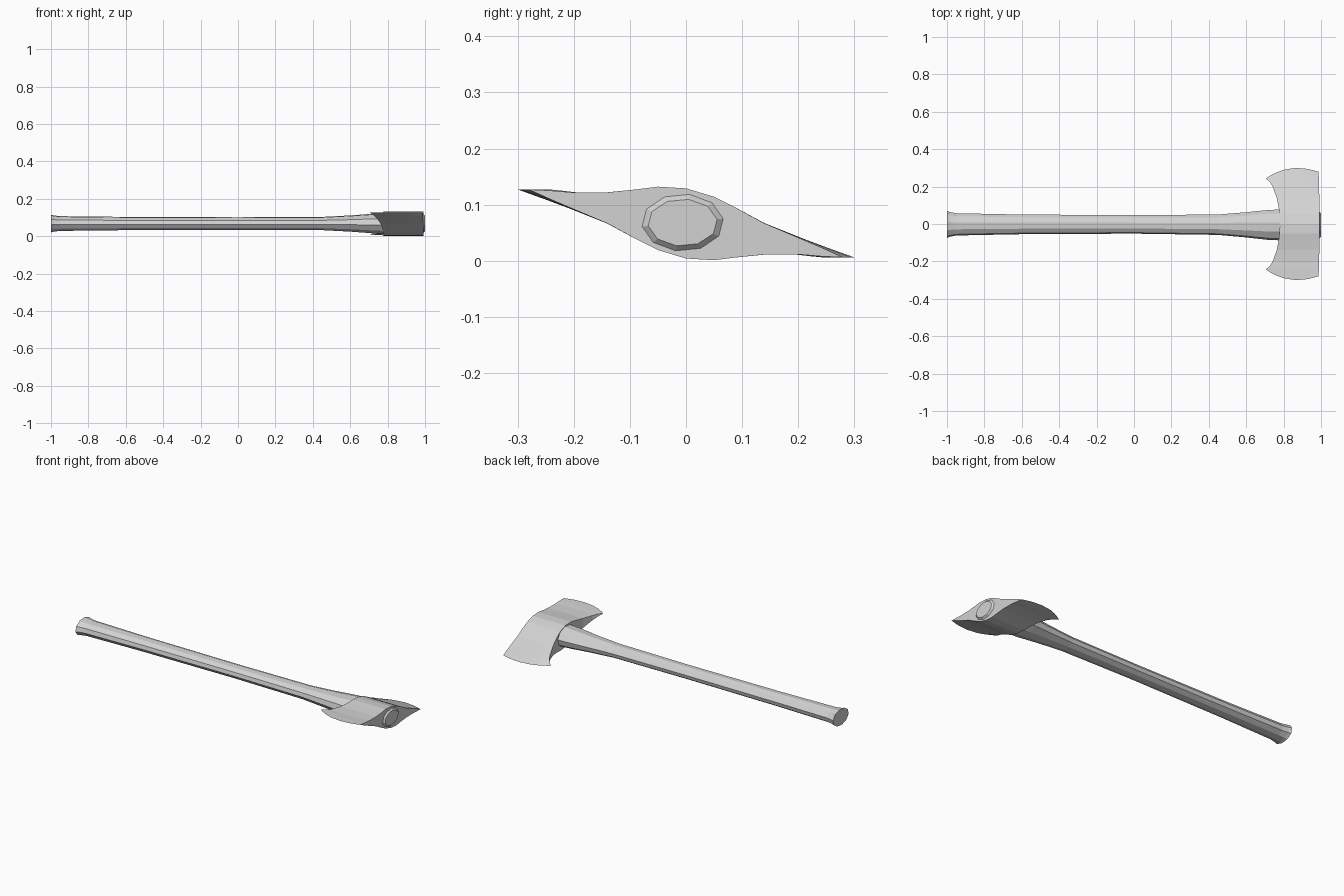
import bpy, bmesh
from math import sin, cos, pi, radians

cube = bpy.data.objects.get("Cube")
if cube:
    bpy.data.objects.remove(cube, do_unlink=True)

# One plain grey for the whole tool
grey = bpy.data.materials.new("plain_grey")
grey.use_nodes = True
colour = (0.65, 0.65, 0.65, 1)
grey.diffuse_color = colour
bsdf = next(n for n in grey.node_tree.nodes if n.type == 'BSDF_PRINCIPLED')
bsdf.inputs["Base Color"].default_value = colour


def finish(bm, name):
    bmesh.ops.recalc_face_normals(bm, faces=bm.faces[:])
    mesh = bpy.data.meshes.new(name)
    bm.to_mesh(mesh)
    bm.free()
    mesh.materials.append(grey)
    obj = bpy.data.objects.new(name, mesh)
    bpy.context.collection.objects.link(obj)
    return obj


# Handle: ten-sided oval rings along x, as (x, half width, half height)
SIDES = 10
RINGS = [(-1, .073, .048), (-.985, .067, .044), (-.95, .060, .040),
         (-.6, .053, .036), (0, .050, .034), (.45, .055, .036),
         (.6, .068, .044), (.72, .081, .053), (.78, .083, .057),
         (.986, .079, .056), (1, .062, .042)]
bm = bmesh.new()
loops = []
for x, w, h in RINGS:
    cy = -.002 - .004 * max(x, 0)
    angles = [radians(8) + 2 * pi * i / SIDES for i in range(SIDES)]
    loops.append([bm.verts.new((x, cy + w * cos(a), .068 + h * sin(a)))
                  for a in angles])
for a, b in zip(loops, loops[1:]):
    for i in range(SIDES):
        j = (i + 1) % SIDES
        bm.faces.new((a[i], a[j], b[j], b[i]))
bm.faces.new(loops[0])
bm.faces.new(loops[-1])
finish(bm, "handle")

# Head: upper outline (y, z); the lower outline is its half-turn copy
UPPER = [(-.3, .127), (-.25, .125), (-.21, .122), (-.14, .122), (-.09, .127),
         (-.05, .132), (0, .129), (.05, .114), (.09, .094), (.14, .067),
         (.21, .039), (.25, .024), (.3, .006)]
LOWER = [(y, .133 - z) for (y, _), (_, z) in zip(UPPER, reversed(UPPER))]
COLUMNS = [0, .08, .2, .35, .58, .8, 1]


def head_point(t, y, z):
    # Flare the blades towards the grip and bow their cutting edges
    s = abs(y) / .3
    left = .78 - .075 * s ** 2
    right = .991 - .005 * s ** 4
    bow = .057 * ((.58 - t) / .58) ** 2 if t < .58 else .02 * ((t - .58) / .42) ** 2
    y -= (1 if y > 0 else -1) * bow * s ** 4
    return (left + (right - left) * t, y, z)


bm = bmesh.new()
top = [[bm.verts.new(head_point(t, *p)) for p in UPPER] for t in COLUMNS]
low = [[bm.verts.new(head_point(t, *p)) for p in LOWER] for t in COLUMNS]
for grid in (top, low):
    for a, b in zip(grid, grid[1:]):
        for i in range(len(UPPER) - 1):
            bm.faces.new((a[i], a[i + 1], b[i + 1], b[i]))
for k in (0, -1):
    for i in range(len(UPPER) - 1):
        bm.faces.new((top[k][i], top[k][i + 1], low[k][i + 1], low[k][i]))
# Weld the two cheeks along the cutting edges
bmesh.ops.remove_doubles(bm, verts=bm.verts[:], dist=.0008)
bmesh.ops.dissolve_degenerate(bm, edges=bm.edges[:], dist=.0001)
finish(bm, "double_axe_head")
